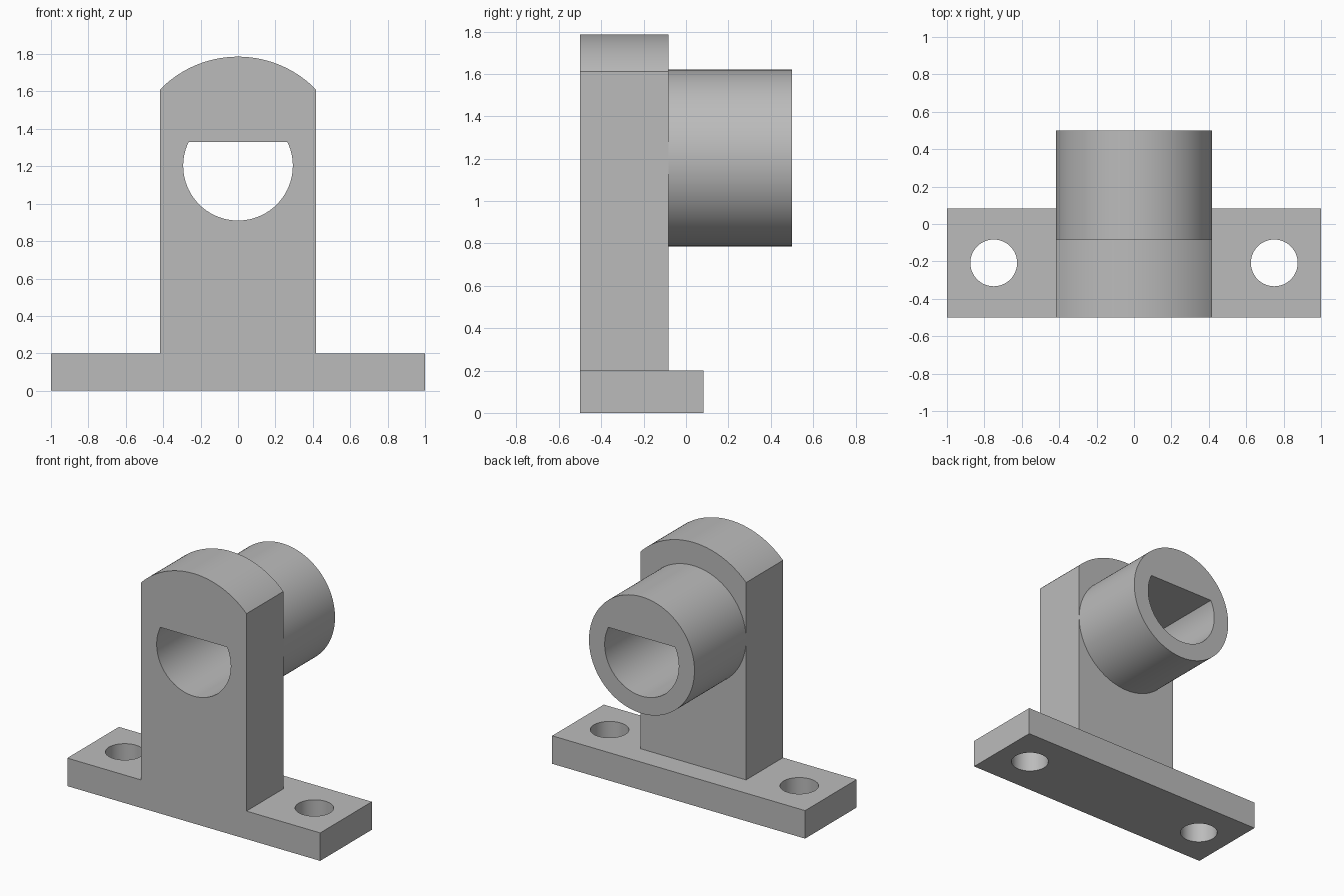
import bpy, bmesh
from math import sin, cos, pi, asin, sqrt, radians

cube = bpy.data.objects.get("Cube")
if cube:
    bpy.data.objects.remove(cube, do_unlink=True)

# Main dimensions
BASE_T = 0.2
FRONT, UPRIGHT_BACK, BASE_BACK, TUBE_BACK = -0.5, -0.083, 0.083, 0.5
AXIS_Z = 1.203
TUBE_R, TOP_R, BORE_R = 0.417, 0.583, 0.293
FLAT_H = 0.128

GREY = (0.5, 0.5, 0.5, 1)
metal = bpy.data.materials.new("plain grey")
metal.use_nodes = True
metal.diffuse_color = GREY
metal.node_tree.nodes["Principled BSDF"].inputs["Base Color"].default_value = GREY


def arc(cx, cy, r, start, end, n):
    """Points along an arc, both ends included."""
    return [(cx + r * cos(start + (end - start) * i / n),
             cy + r * sin(start + (end - start) * i / n)) for i in range(n + 1)]


def circle(cx, cy, r, n=96):
    return arc(cx, cy, r, 0, 2 * pi, n)[:-1]


def plate(name, loops, low, high, upright=False):
    """Extrude an outline with holes from low to high, along z or along y."""
    curve = bpy.data.curves.new(name, 'CURVE')
    curve.dimensions = '2D'
    curve.fill_mode = 'BOTH'
    curve.extrude = (high - low) / 2
    for loop in loops:
        spline = curve.splines.new('POLY')
        spline.points.add(len(loop) - 1)
        for point, (x, y) in zip(spline.points, loop):
            point.co = (x, y, 0, 1)
        spline.use_cyclic_u = True
    obj = bpy.data.objects.new(name, curve)
    bpy.context.collection.objects.link(obj)
    middle = (low + high) / 2
    obj.location = (0, middle, 0) if upright else (0, 0, middle)
    obj.rotation_euler.x = radians(90) if upright else 0
    bpy.ops.object.select_all(action='DESELECT')
    obj.select_set(True)
    bpy.context.view_layer.objects.active = obj
    bpy.ops.object.convert(target='MESH')
    obj = bpy.context.object
    # Weld the caps to the walls
    bm = bmesh.new()
    bm.from_mesh(obj.data)
    bmesh.ops.remove_doubles(bm, verts=bm.verts, dist=0.0001)
    bmesh.ops.recalc_face_normals(bm, faces=bm.faces)
    bm.to_mesh(obj.data)
    bm.free()
    obj.data.materials.clear()
    obj.data.materials.append(metal)
    bpy.ops.object.shade_smooth_by_angle(angle=radians(30))
    return obj


# Base with two bolt holes
outline = [(-1, FRONT), (1, FRONT), (1, BASE_BACK), (-1, BASE_BACK)]
bolt_holes = [circle(side * 0.75, -0.208, 0.125, 64) for side in (-1, 1)]
plate("base", [outline] + bolt_holes, 0, BASE_T)

# D-shaped bore with its flat side on top
flat = asin(FLAT_H / BORE_R)
bore = arc(0, AXIS_Z, BORE_R, pi - flat, 2 * pi + flat, 80)

# Upright with an arched top
half = TUBE_R
corner = asin(sqrt(TOP_R ** 2 - half ** 2) / TOP_R)
upright = [(-half, BASE_T), (half, BASE_T)] + arc(0, AXIS_Z, TOP_R, corner, pi - corner, 48)
plate("upright", [upright, bore], FRONT, UPRIGHT_BACK, upright=True)

# Tube behind the upright
plate("tube", [circle(0, AXIS_Z, TUBE_R, 128), bore], UPRIGHT_BACK, TUBE_BACK, upright=True)
